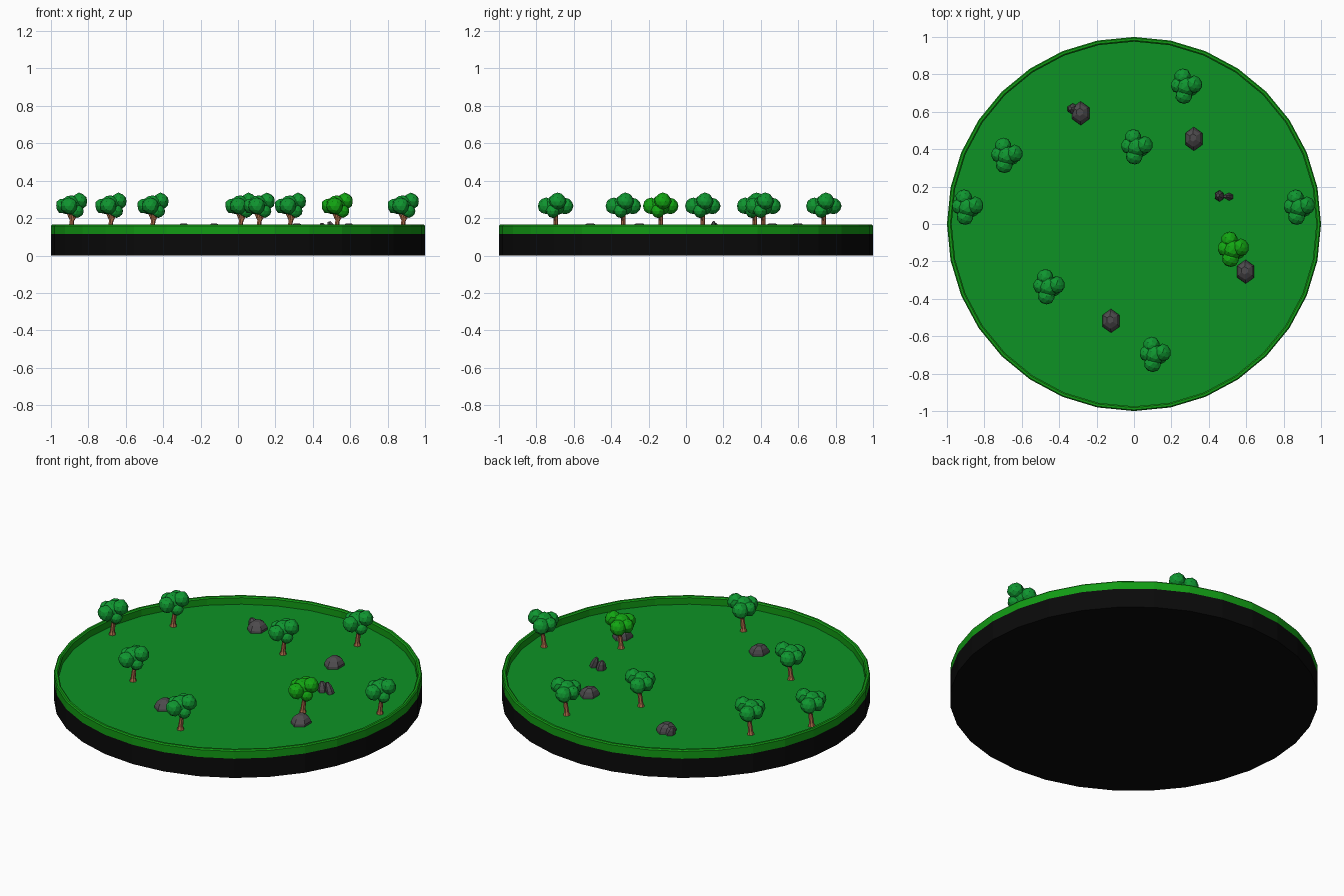
import bpy, bmesh, math, random
from mathutils import Vector, Matrix

if "Cube" in bpy.data.objects:
    bpy.data.objects.remove(bpy.data.objects["Cube"])

FLOOR = 0.12
random.seed(4)


def material(name, rgb):
    m = bpy.data.materials.new(name)
    m.diffuse_color = (*rgb, 1)
    m.use_nodes = True
    m.node_tree.nodes["Principled BSDF"].inputs["Base Color"].default_value = m.diffuse_color
    return m


BLACK = material("black base", (0.003, 0.003, 0.003))
GRASS = material("grass green", (0.004, 0.29, 0.018))
RIM = material("rim green", (0.006, 0.33, 0.007))
LEAF = material("leaf green", (0.005, 0.31, 0.03))
LIGHT_LEAF = material("light leaf green", (0.006, 0.38, 0.006))
BARK = material("brown bark", (0.42, 0.15, 0.065))
STONE = material("grey stone", (0.075, 0.07, 0.075))


def mesh_from(bm, name, mat):
    bmesh.ops.recalc_face_normals(bm, faces=bm.faces[:])
    me = bpy.data.meshes.new(name)
    bm.to_mesh(me)
    bm.free()
    me.materials.append(mat)
    return me


def place(name, me, matrix=Matrix()):
    ob = bpy.data.objects.new(name, me)
    bpy.context.collection.objects.link(ob)
    ob.matrix_world = matrix
    return ob


def loft(bm, rings, n, start=0.0, caps=True, closed=False):
    """Skin rings given as (x, y, z, radius x, radius y)."""
    loops = []
    for x, y, z, rx, ry in rings:
        loops.append([bm.verts.new((x + rx * math.cos(start + math.tau * i / n),
                                    y + ry * math.sin(start + math.tau * i / n), z))
                      for i in range(n)])
    pairs = list(zip(loops, loops[1:]))
    if closed:
        pairs.append((loops[-1], loops[0]))
    for a, b in pairs:
        for i in range(n):
            j = (i + 1) % n
            bm.faces.new((a[i], a[j], b[j], b[i]))
    if caps:
        bm.faces.new(loops[0][::-1])
        bm.faces.new(loops[-1])


# Black round base
bm = bmesh.new()
loft(bm, [(0, 0, 0, 1, 1), (0, 0, 0.115, 1, 1)], 32)
place("base", mesh_from(bm, "base", BLACK))

# Recessed grass floor
bm = bmesh.new()
loft(bm, [(0, 0, 0.112, 0.985, 0.985), (0, 0, FLOOR, 0.985, 0.985)], 32)
place("grass_floor", mesh_from(bm, "grass_floor", GRASS))

# Raised rim with softened top edges
bm = bmesh.new()
profile = [(1, 0.115), (1, 0.159), (0.994, 0.166), (0.982, 0.166),
           (0.975, 0.159), (0.975, 0.115)]
loft(bm, [(0, 0, z, r, r) for r, z in profile], 32, caps=False, closed=True)
place("rim", mesh_from(bm, "rim", RIM))


# Tree crown: overlapping faceted leaf clumps
def crown_mesh(name, mat):
    random.seed(7)
    bm = bmesh.new()
    clumps = [(-0.02, 0.05, 0.265, 0.046), (0.04, 0.01, 0.29, 0.046),
              (-0.012, -0.05, 0.265, 0.046), (-0.045, 0.005, 0.265, 0.041),
              (0, 0, 0.27, 0.055), (0.03, -0.015, 0.238, 0.036)]
    for x, y, z, r in clumps:
        made = bmesh.ops.create_icosphere(bm, subdivisions=2, radius=r)
        for v in made["verts"]:
            v.co = v.co * random.uniform(0.93, 1.04) + Vector((x, y, z))
    return mesh_from(bm, name, mat)


# Leaning trunk with a flared foot and a short fork
bm = bmesh.new()
loft(bm, [(-0.006, 0, FLOOR - 0.004, 0.021, 0.021), (-0.005, 0, 0.137, 0.014, 0.014),
          (0.002, 0, 0.19, 0.012, 0.012), (0.006, 0, 0.235, 0.014, 0.014)], 7)
loft(bm, [(0.001, 0, 0.175, 0.007, 0.007), (0.03, -0.008, 0.225, 0.007, 0.007)], 6)
loft(bm, [(0.001, 0, 0.18, 0.007, 0.007), (-0.025, 0.008, 0.24, 0.007, 0.007)], 6)
trunk = mesh_from(bm, "trunk", BARK)

crown = crown_mesh("crown", LEAF)
light_crown = crown_mesh("light_crown", LIGHT_LEAF)
trees = [(0.28, 0.737), (-0.68, 0.367), (0.015, 0.413), (-0.89, 0.09),
         (0.883, 0.09), (0.53, -0.135), (-0.455, -0.335), (0.113, -0.697)]
for k, (x, y) in enumerate(trees):
    at = Matrix.Translation((x, y, 0))
    place(f"tree_trunk_{k + 1}", trunk, at)
    place(f"tree_crown_{k + 1}", light_crown if k == 5 else crown, at)

# Unit stone: six-sided, domed, slightly off-centre on top
bm = bmesh.new()
loft(bm, [(0, 0, 0, 0.97, 1), (0, 0, 0.3, 1, 0.95),
          (-0.05, 0.06, 0.72, 0.78, 0.72), (-0.1, 0.1, 1, 0.36, 0.32)], 6, math.pi / 6)
stone = mesh_from(bm, "stone", STONE)


def add_stone(name, x, y, rx, ry, h, lean=0.0):
    place(name, stone, Matrix.Translation((x, y, FLOOR - 0.002))
          @ Matrix.Rotation(lean, 4, "Y") @ Matrix.Diagonal((rx, ry, h, 1)))


# Four broad boulders
for k, (x, y) in enumerate([(-0.285, 0.592), (0.32, 0.455), (0.597, -0.255), (-0.123, -0.518)]):
    add_stone(f"boulder_{k + 1}", x, y, 0.053, 0.064, 0.052)

# Small upright stones
add_stone("leaning_stone", -0.325, 0.615, 0.028, 0.03, 0.05, -0.3)
add_stone("upright_stone_1", 0.457, 0.15, 0.026, 0.031, 0.056, -0.1)
add_stone("upright_stone_2", 0.512, 0.146, 0.023, 0.02, 0.068, -0.35)
